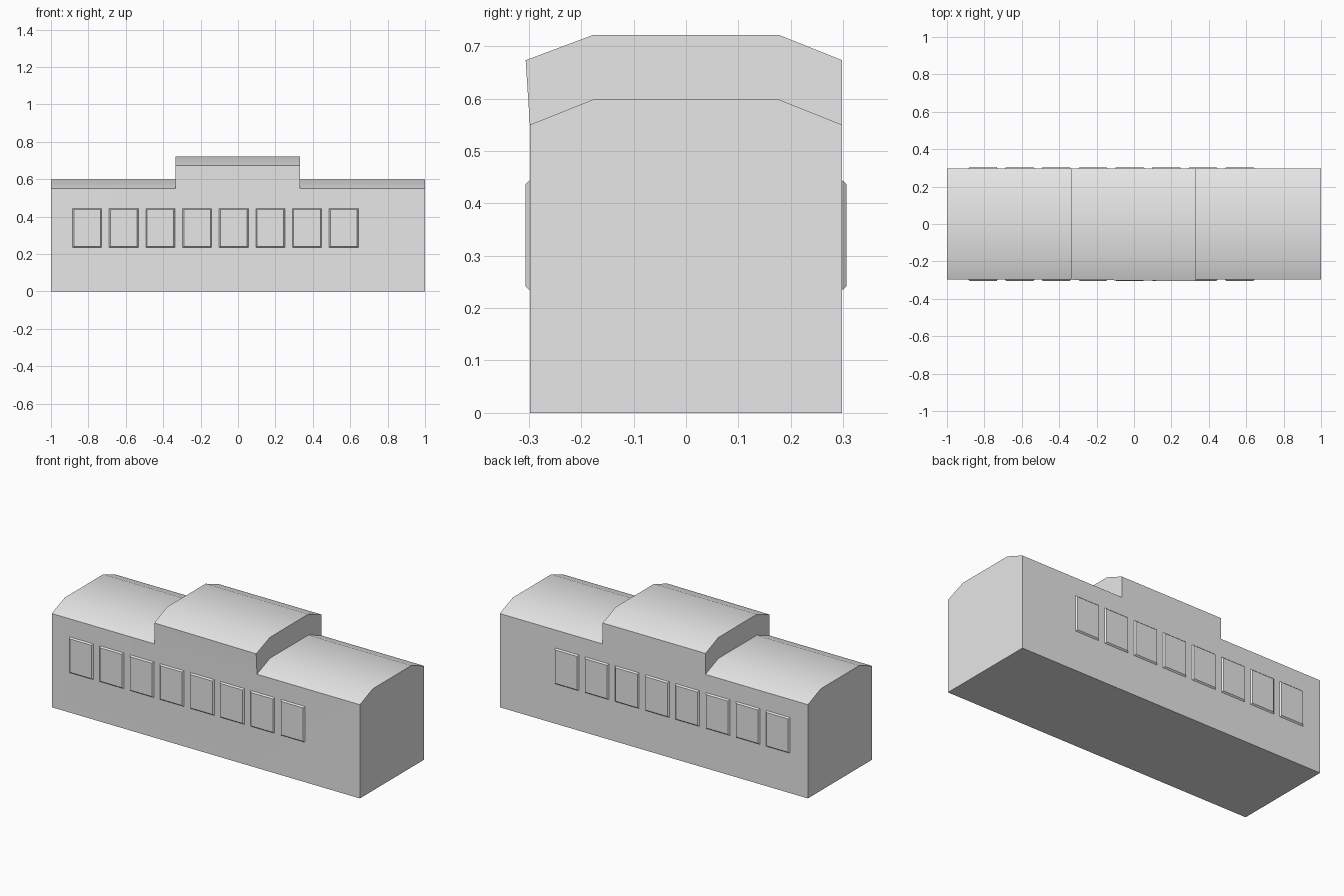
import bpy
import bmesh
import math

cube = bpy.data.objects.get("Cube")
if cube:
    bpy.data.objects.remove(cube, do_unlink=True)

# Single plain grey finish
GREY = (0.8, 0.8, 0.8, 1)
grey = bpy.data.materials.new("plain grey")
grey.use_nodes = True
grey.diffuse_color = GREY
grey.node_tree.nodes["Principled BSDF"].inputs["Base Color"].default_value = GREY

WALL = 0.298     # half depth of the building
EAVE, RIDGE, LIFT = 0.55, 0.598, 0.123


def finish(bm, name):
    bmesh.ops.recalc_face_normals(bm, faces=bm.faces)
    mesh = bpy.data.meshes.new(name)
    bm.to_mesh(mesh)
    bm.free()
    obj = bpy.data.objects.new(name, mesh)
    bpy.context.collection.objects.link(obj)
    mesh.materials.append(grey)
    return obj


def bridge(bm, a, b):
    """Quads between two matching rows of vertices."""
    for i in range(len(a) - 1):
        bm.faces.new((a[i], a[i + 1], b[i + 1], b[i]))


# Building shell: long hall with a raised middle section
bm = bmesh.new()
roof = [(-WALL, EAVE), (-0.178, RIDGE), (0.178, RIDGE), (WALL, EAVE)]
profile = [(-WALL, 0)] + roof + [(WALL, 0)]
rings = [[bm.verts.new((x, y, z)) for y, z in profile]
         for x in (-1, -0.335, 0.332, 1)]
for n in range(3):
    a, b = rings[n], rings[n + 1]
    bridge(bm, [a[4], a[5], a[0], a[1]], [b[4], b[5], b[0], b[1]])
    if n != 1:
        bridge(bm, a[1:5], b[1:5])
bm.faces.new(rings[0])
bm.faces.new(rings[3])

# Raised section: walls, roof and the two step faces
tops = []
for ring in rings[1:3]:
    top = [bm.verts.new((v.co.x, v.co.y, v.co.z + LIFT)) for v in ring[1:5]]
    bridge(bm, ring[1:5], top)
    tops.append(top)
bridge(bm, tops[0], tops[1])
for i in (0, 3):
    bm.faces.new((rings[1][i + 1], rings[2][i + 1], tops[1][i], tops[0][i]))
tops[1][0].co.y -= 0.008   # slightly flared eave corner
shell = finish(bm, "building_shell")
bpy.context.view_layer.objects.active = shell
shell.select_set(True)
bpy.ops.object.shade_smooth_by_angle(angle=math.radians(30))
shell.select_set(False)


# Window panels: shallow plates with chamfered rims
def window(name, x, side):
    bm = bmesh.new()
    rows = []
    for inset, y in ((0, WALL - 0.002), (0, WALL), (0.007, WALL + 0.008)):
        w, h = 0.078 - inset, 0.105 - inset
        rows.append([bm.verts.new((x + sx * w, side * y, 0.339 + sz * h))
                     for sx, sz in ((-1, -1), (1, -1), (1, 1), (-1, 1))])
    for a, b in zip(rows, rows[1:]):
        bridge(bm, a + a[:1], b + b[:1])
    bm.faces.new(rows[0])
    bm.faces.new(rows[-1])
    finish(bm, name)


for i in range(8):
    for side, label in ((-1, "front"), (1, "back")):
        window(f"{label}_window_{i + 1}", -0.807 + i * 0.196, side)
